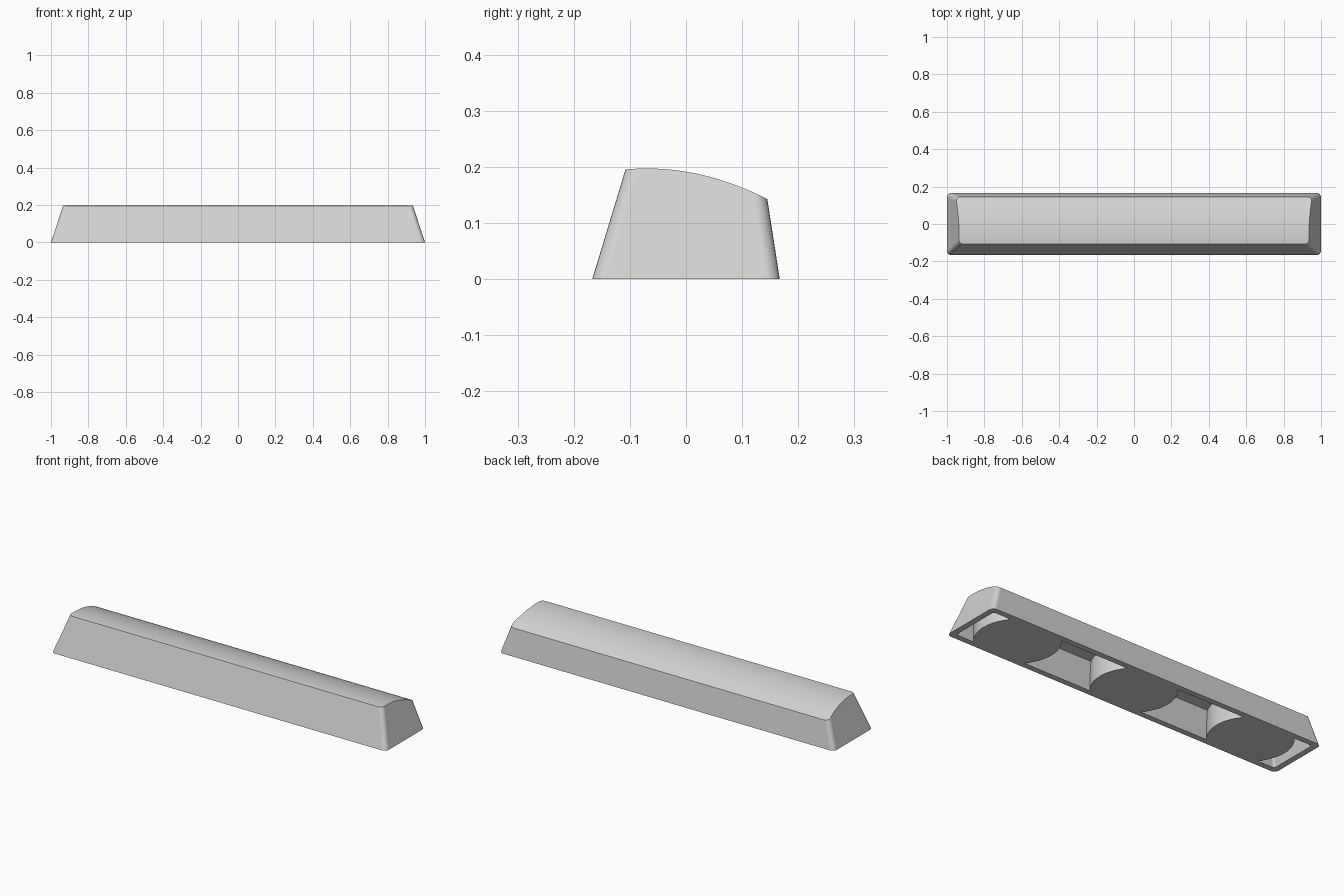
import bpy, bmesh, math

old = bpy.data.objects.get("Cube")
if old:
    bpy.data.objects.remove(old, do_unlink=True)

grey = bpy.data.materials.new("light_grey")
grey.use_nodes = True
color = (0.65, 0.65, 0.65, 1)
grey.diffuse_color = color
bsdf = next(n for n in grey.node_tree.nodes if n.type == 'BSDF_PRINCIPLED')
bsdf.inputs["Base Color"].default_value = color


def make_object(name, bm):
    bmesh.ops.recalc_face_normals(bm, faces=bm.faces)
    mesh = bpy.data.meshes.new(name)
    bm.to_mesh(mesh)
    bm.free()
    mesh.materials.append(grey)
    obj = bpy.data.objects.new(name, mesh)
    bpy.context.collection.objects.link(obj)
    return obj


def skin(name, rings):
    """Solid between two matching closed rings."""
    bm = bmesh.new()
    a, b = [[bm.verts.new(p) for p in ring] for ring in rings]
    bm.faces.new(a)
    bm.faces.new(b)
    for i in range(len(a)):
        j = (i + 1) % len(a)
        bm.faces.new((a[i], a[j], b[j], b[i]))
    return make_object(name, bm)


def rounded_ring(z, inset, radius, steps=6):
    """Horizontal section of the tapered bar at height z."""
    x = 1 - 0.33 * z - inset
    front = -0.167 + 0.303 * z + inset
    back = 0.167 - 0.155 * z - inset
    corners = [(x, back), (-x, back), (-x, front), (x, front)]
    points = []
    for k, (cx, cy) in enumerate(corners):
        sx = math.copysign(radius, cx)
        sy = radius if k < 2 else -radius
        for s in range(steps + 1):
            t = math.pi / 2 * (k + s / steps)
            points.append((cx - sx + radius * math.cos(t),
                           cy - sy + radius * math.sin(t), z))
    return points


def boolean(target, tool, operation):
    mod = target.modifiers.new("cut", 'BOOLEAN')
    mod.operation = operation
    mod.solver = 'EXACT'
    mod.object = tool
    bpy.context.view_layer.objects.active = target
    bpy.ops.object.modifier_apply(modifier=mod.name)
    bpy.data.objects.remove(tool, do_unlink=True)


# Tapered bar with rounded corners
bar = skin("key_bar", [rounded_ring(0, 0, 0.025), rounded_ring(0.25, 0, 0.022)])

# Domed top, sloping down to the back
steps = 28
profile = [(-0.3, -0.1)]
for i in range(steps + 1):
    y = -0.2 + 0.4 * i / steps
    profile.append((y, 0.197 - 1.18 * (y + 0.07) ** 2))
profile.append((0.3, -0.1))
dome = skin("dome_cutter", [[(x, y, z) for y, z in profile] for x in (-1.2, 1.2)])
boolean(bar, dome, 'INTERSECT')

# Hollow underside, interrupted by three wide round posts
cavity = skin("cavity_cutter", [rounded_ring(-0.05, 0.031, 0.012),
                                rounded_ring(0.13, 0.031, 0.012)])
for x in (-0.71, 0, 0.71):
    bm = bmesh.new()
    bmesh.ops.create_cone(bm, cap_ends=True, segments=64, radius1=0.206,
                          radius2=0.206, depth=0.6)
    bmesh.ops.translate(bm, verts=bm.verts, vec=(x, 0, 0.1))
    boolean(cavity, make_object("post_cutter", bm), 'DIFFERENCE')
boolean(bar, cavity, 'DIFFERENCE')

# Smooth rounded corners and dome, crisp edges
for other in bpy.context.selected_objects:
    other.select_set(False)
bar.select_set(True)
bpy.context.view_layer.objects.active = bar
bpy.ops.object.shade_smooth_by_angle(angle=math.radians(30))
weighted = bar.modifiers.new("weighted_normals", 'WEIGHTED_NORMAL')
weighted.keep_sharp = True
